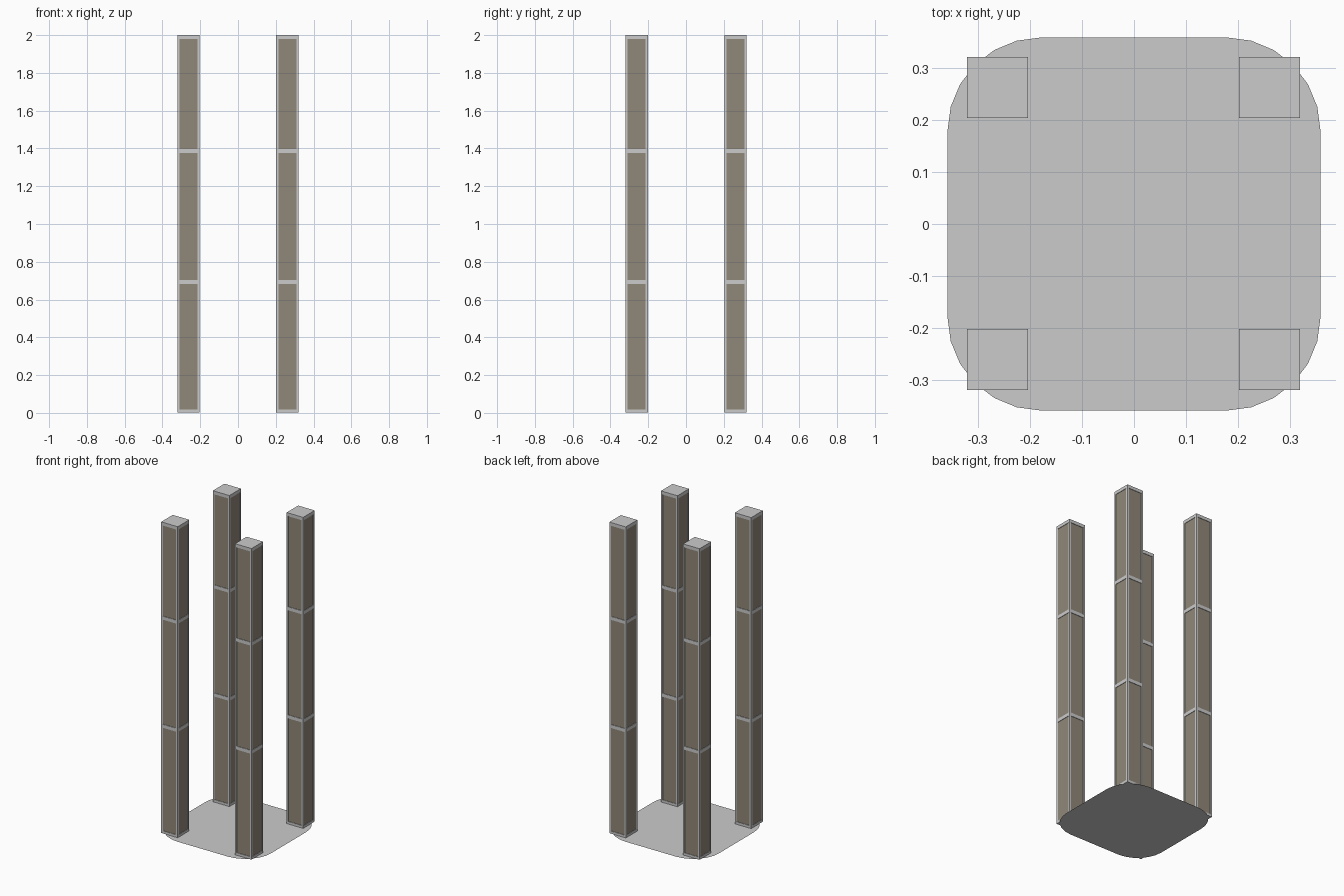
import bpy, bmesh, math
from mathutils import Vector

cube = bpy.data.objects.get("Cube")
if cube:
    bpy.data.objects.remove(cube, do_unlink=True)


def make_material(name, colour):
    mat = bpy.data.materials.new(name)
    mat.use_nodes = True
    mat.diffuse_color = (*colour, 1)
    mat.node_tree.nodes["Principled BSDF"].inputs["Base Color"].default_value = (*colour, 1)
    return mat


grey = make_material("light_grey_frame", (0.60, 0.60, 0.60))
brown = make_material("taupe_panel", (0.28, 0.245, 0.19))


def finish(name, bm, materials):
    bmesh.ops.recalc_face_normals(bm, faces=bm.faces)
    mesh = bpy.data.meshes.new(name)
    bm.to_mesh(mesh)
    bm.free()
    for mat in materials:
        mesh.materials.append(mat)
    obj = bpy.data.objects.new(name, mesh)
    bpy.context.collection.objects.link(obj)
    return obj


# Flat rounded-square base sheet
def make_base(half=0.359, radius=0.18, steps=6):
    bm = bmesh.new()
    verts = []
    for corner, (sx, sy) in enumerate([(1, 1), (-1, 1), (-1, -1), (1, -1)]):
        for i in range(steps + 1):
            a = math.pi / 2 * (corner + i / steps)
            verts.append(bm.verts.new((sx * (half - radius) + radius * math.cos(a),
                                       sy * (half - radius) + radius * math.sin(a), 0)))
    bm.faces.new(verts)
    obj = finish("base_sheet", bm, [grey])
    if obj.data.polygons[0].normal.z < 0:
        obj.data.flip_normals()


# Square tower: three framed panels recessed into each side
def make_tower(name, x, y, width=0.117, bottom=0.003, top=2.0):
    bm = bmesh.new()
    bmesh.ops.create_cube(bm, size=1)
    for v in bm.verts:
        v.co = (x + v.co.x * width, y + v.co.y * width, top if v.co.z > 0 else bottom)
    cuts = (0.008, 0.692, 1.386, 1.99)
    for z in cuts:
        bmesh.ops.bisect_plane(bm, geom=bm.verts[:] + bm.edges[:] + bm.faces[:],
                               plane_co=Vector((0, 0, z)), plane_no=Vector((0, 0, 1)))
    bm.normal_update()
    panels = [f for f in bm.faces if abs(f.normal.z) < 0.1 and f.calc_area() > 0.01
              and cuts[0] < f.calc_center_median().z < cuts[-1]]
    panels = [f for f in panels if max(v.co.z for v in f.verts) - min(v.co.z for v in f.verts) > 0.3]
    bmesh.ops.inset_individual(bm, faces=panels, thickness=0.0155, depth=0)
    bmesh.ops.inset_individual(bm, faces=panels, thickness=0, depth=-0.003)
    for f in panels:
        f.material_index = 1
    finish(name, bm, [grey, brown])


make_base()
for depth, y in (("front", -0.261), ("back", 0.263)):
    for side, x in (("right", -0.263), ("left", 0.261)):
        make_tower(f"{depth}_{side}_tower", x, y)
